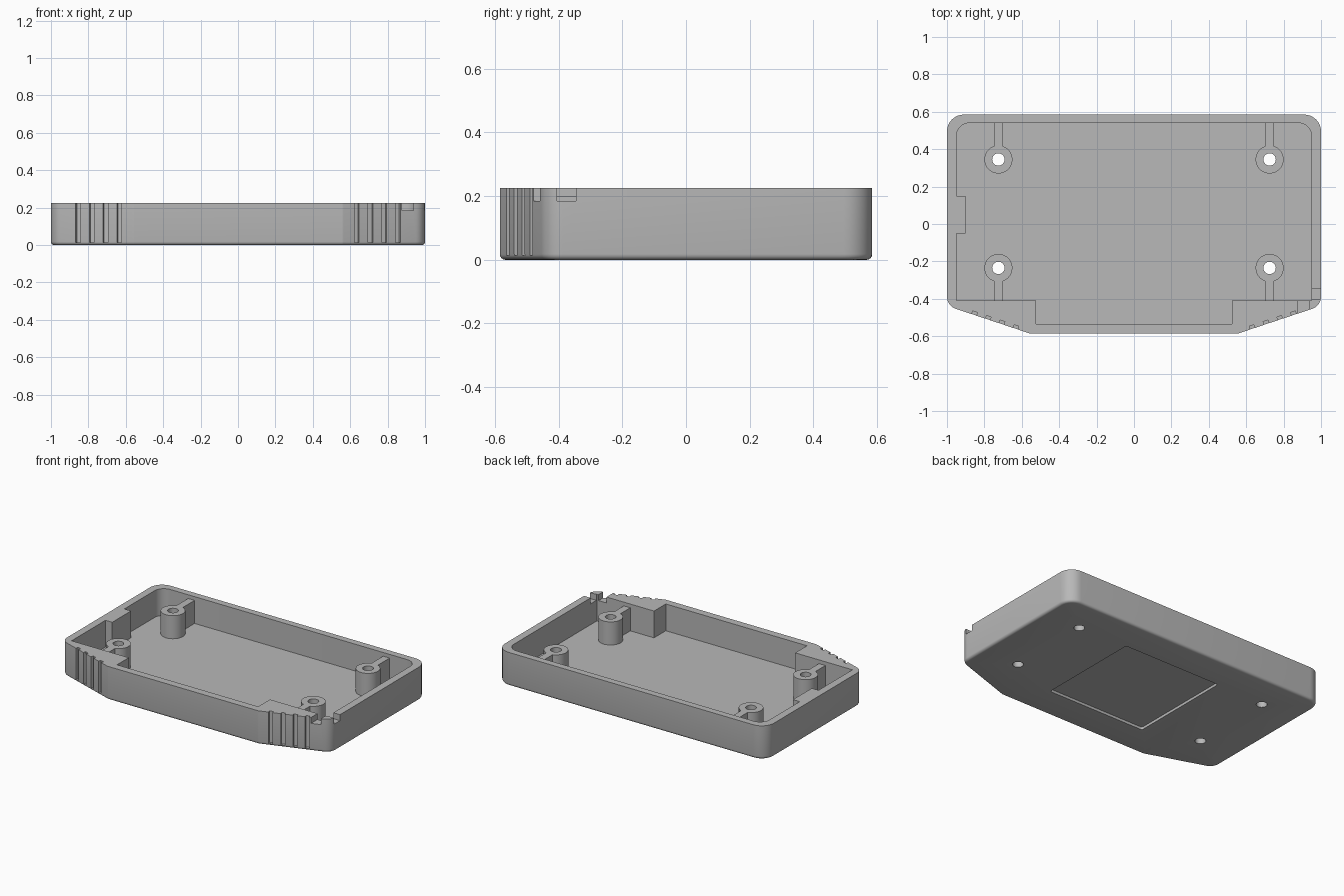
import bpy
import bmesh
import math
from mathutils import Vector

if "Cube" in bpy.data.objects:
    bpy.data.objects.remove(bpy.data.objects["Cube"], do_unlink=True)

HEIGHT, FLOOR, POST_TOP = 0.225, 0.045, 0.20

grey = bpy.data.materials.new("matte grey plastic")
grey.use_nodes = True
colour = (0.48, 0.48, 0.48, 1)
grey.diffuse_color = colour
grey.node_tree.nodes["Principled BSDF"].inputs["Base Color"].default_value = colour


def rounded(corners, steps=8):
    """Outline from (x, y, radius) corners, with an arc at each rounded one."""
    out = []
    n = len(corners)
    for i, (x, y, r) in enumerate(corners):
        p = Vector((x, y))
        if r == 0:
            out.append(p)
            continue
        a = (Vector(corners[i - 1][:2]) - p).normalized()
        b = (Vector(corners[(i + 1) % n][:2]) - p).normalized()
        half = a.angle(b) / 2
        centre = p + (a + b).normalized() * r / math.sin(half)
        start = p + a * r / math.tan(half) - centre
        end = p + b * r / math.tan(half) - centre
        sweep = start.angle(end)
        for k in range(steps + 1):
            t = k / steps
            out.append(centre + (start * math.sin((1 - t) * sweep)
                                 + end * math.sin(t * sweep)) / math.sin(sweep))
    return out


def prism(name, outline, z0, z1, bottom_round=0):
    bm = bmesh.new()
    low = bm.faces.new([bm.verts.new((p[0], p[1], z0)) for p in outline])
    top = bmesh.ops.extrude_face_region(bm, geom=[low])["geom"]
    bmesh.ops.translate(bm, vec=(0, 0, z1 - z0),
                        verts=[g for g in top if isinstance(g, bmesh.types.BMVert)])
    bmesh.ops.recalc_face_normals(bm, faces=bm.faces)
    if bottom_round:
        rim = [e for e in bm.edges if all(abs(v.co.z - z0) < 1e-6 for v in e.verts)]
        bmesh.ops.bevel(bm, geom=rim, offset=bottom_round, segments=4,
                        profile=0.5, affect='EDGES')
    mesh = bpy.data.meshes.new(name)
    bm.to_mesh(mesh)
    bm.free()
    mesh.materials.append(grey)
    ob = bpy.data.objects.new(name, mesh)
    bpy.context.collection.objects.link(ob)
    return ob


def box(name, x0, x1, y0, y1, z0, z1, r=0):
    return prism(name, rounded([(x0, y0, r), (x1, y0, r), (x1, y1, r), (x0, y1, r)]), z0, z1)


def disc(name, x, y, r, z0, z1, sides=32):
    ring = [(x + r * math.cos(math.tau * k / sides), y + r * math.sin(math.tau * k / sides))
            for k in range(sides)]
    return prism(name, ring, z0, z1)


def combine(target, tool, operation='DIFFERENCE'):
    mod = target.modifiers.new("combine", 'BOOLEAN')
    mod.operation, mod.object, mod.solver = operation, tool, 'EXACT'
    bpy.context.view_layer.objects.active = target
    bpy.ops.object.modifier_apply(modifier=mod.name)
    bpy.data.objects.remove(tool, do_unlink=True)


def finish(ob):
    bpy.ops.object.select_all(action='DESELECT')
    ob.select_set(True)
    bpy.context.view_layer.objects.active = ob
    bpy.ops.object.shade_smooth_by_angle(angle=math.radians(30))


# Tray body with tapered front corners and a softened bottom edge
half_outline = [(0.56, -0.585, 0.03), (1, -0.438, 0.07), (1, 0.585, 0.09)]
outer = half_outline + [(-x, y, r) for x, y, r in reversed(half_outline)]
tray = prism("tray", rounded(outer), 0, HEIGHT, bottom_round=0.018)

# Cavity, with a wider front bay and a pad left on one side wall
cavity = [(-0.525, -0.535, 0), (0.525, -0.535, 0), (0.525, -0.41, 0), (0.95, -0.41, 0),
          (0.95, 0.54, 0.07), (-0.95, 0.54, 0.07), (-0.95, 0.15, 0), (-0.90, 0.15, 0),
          (-0.90, -0.05, 0), (-0.95, -0.05, 0), (-0.95, -0.41, 0), (-0.525, -0.41, 0)]
combine(tray, prism("cavity_cutter", rounded(cavity), FLOOR, 0.4))

# Label recess underneath
combine(tray, box("recess_cutter", -0.365, 0.365, -0.36, 0.36, -0.1, 0.018, 0.015))

# Strap notches either side of one front corner
combine(tray, box("front_notch_cutter", 0.878, 0.937, -0.7, -0.39, 0.185, 0.4))
combine(tray, box("side_notch_cutter", 0.93, 1.1, -0.405, -0.345, 0.185, 0.4))

# Grip grooves on the tapered front corners
slope = Vector((0.44, 0.147)).normalized()
normal = Vector((slope.y, -slope.x))
for side in (-1, 1):
    for k in range(4):
        x = 0.635 + 0.0735 * k
        c = Vector((x, -0.585 + (x - 0.56) * slope.y / slope.x))
        quad = [c + slope * u * 0.013 + normal * v
                for u, v in ((-1, -0.018), (1, -0.018), (1, 0.05), (-1, 0.05))]
        combine(tray, prism("groove_cutter", [(side * p.x, p.y) for p in quad], 0.014, 0.4))

# Screw posts, each with a rib to the nearest wall and a through hole
for side, side_name in ((-1, "right"), (1, "left")):
    for y, wall, end_name in ((-0.235, -0.42, "front"), (0.345, 0.55, "back")):
        x = side * 0.725
        post = disc(f"{end_name}_{side_name}_post", x, y, 0.075, FLOOR - 0.001, POST_TOP)
        rib = box("rib", x - 0.024, x + 0.024, min(y, wall), max(y, wall),
                  FLOOR - 0.001, POST_TOP)
        combine(post, rib, 'UNION')
        combine(post, disc("hole_cutter", x, y, 0.033, -0.1, 0.4))
        combine(tray, disc("hole_cutter", x, y, 0.033, -0.1, 0.4))
        finish(post)

finish(tray)
